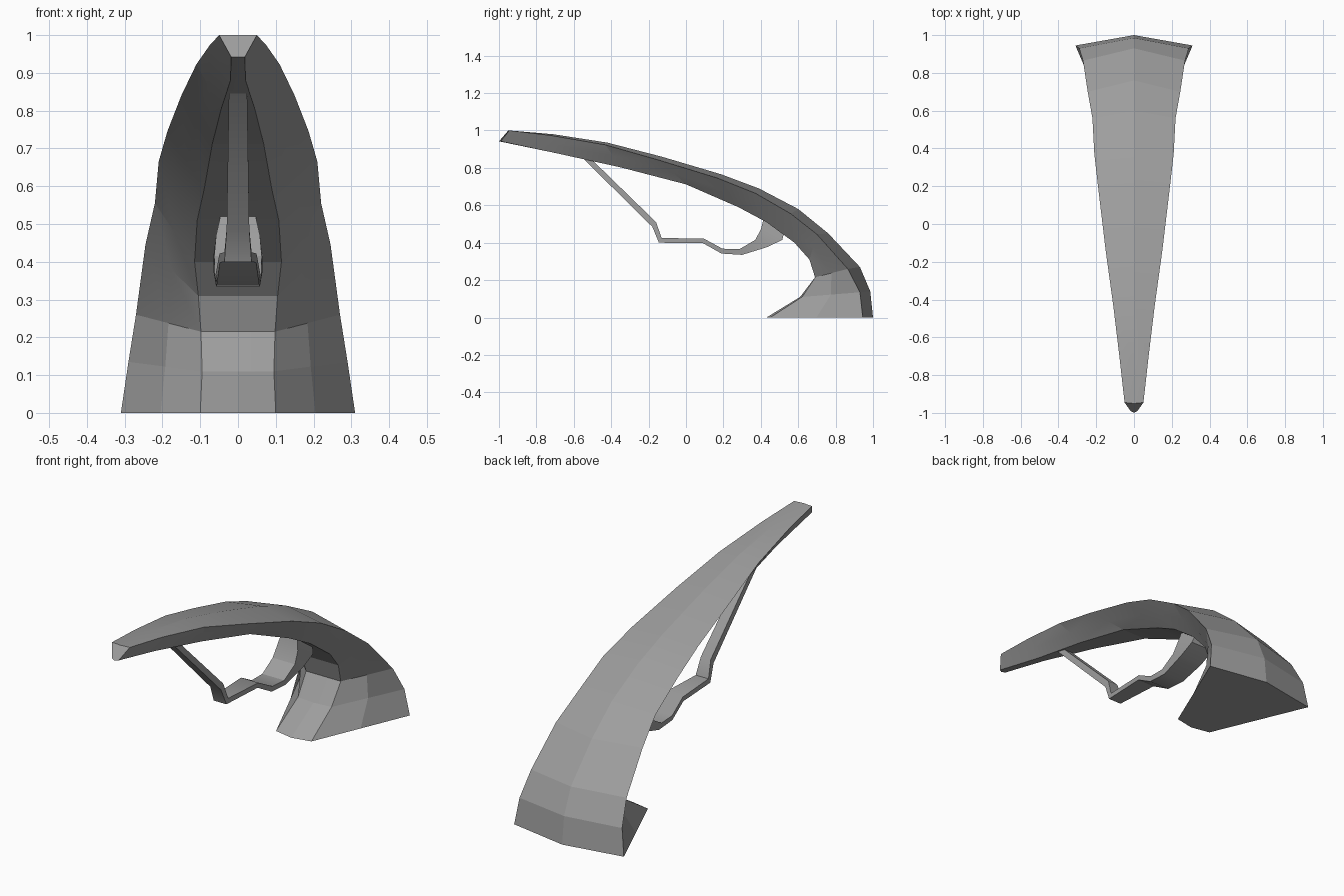
import bpy, bmesh

if "Cube" in bpy.data.objects:
    bpy.data.objects.remove(bpy.data.objects["Cube"])

grey = bpy.data.materials.new("dark_grey")
grey.diffuse_color = (0.34, 0.34, 0.34, 1)
grey.use_nodes = True
grey.node_tree.nodes["Principled BSDF"].inputs["Base Color"].default_value = grey.diffuse_color


def loft(name, rings, angle):
    """Skin a list of equal-length closed rings and cap both ends."""
    bm = bmesh.new()
    loops = [[bm.verts.new(p) for p in ring] for ring in rings]
    n = len(rings[0])
    for a, b in zip(loops, loops[1:]):
        for i in range(n):
            j = (i + 1) % n
            bm.faces.new((a[i], a[j], b[j], b[i]))
    bm.faces.new(loops[0][::-1])
    bm.faces.new(loops[-1])
    bmesh.ops.recalc_face_normals(bm, faces=bm.faces)
    mesh = bpy.data.meshes.new(name)
    bm.to_mesh(mesh)
    bm.free()
    mesh.materials.append(grey)
    obj = bpy.data.objects.new(name, mesh)
    bpy.context.collection.objects.link(obj)
    bpy.ops.object.select_all(action='DESELECT')
    obj.select_set(True)
    bpy.context.view_layer.objects.active = obj
    bpy.ops.object.shade_smooth_by_angle(angle=angle)
    return obj


def mirror_ring(half, top=(), bottom=()):
    """Right-hand half mirrored in x, with optional centre points."""
    return [*top, *half, *bottom] + [(-x, y, z) for x, y, z in reversed(half)]


# Curved arm: ridge (y, z), outer edge (x, y, z), inner edge (x, y, z)
stations = [
    ((1.00, 0.00), (.310, .945, .000), (.100, .45, .000)),
    ((.985, .140), (.290, .930, .135), (.095, .62, .110)),
    ((.930, .270), (.270, .865, .260), (.098, .69, .215)),
    ((.760, .450), (.245, .700, .445), (.105, .66, .310)),
    ((.600, .580), (.220, .560, .555), (.115, .58, .400)),
    ((.390, .690), (.210, .370, .665), (.108, .43, .510)),
    ((.190, .765), (.187, .170, .745), (.090, .28, .590)),
    ((-.13, .860), (.150, -.14, .840), (.068, .00, .712)),
    ((-.42, .935), (.110, -.43, .923), (.045, -.35, .803)),
    ((-.71, .980), (.075, -.72, .973), (.020, -.70, .880)),
    ((-.95, 1.00), (.050, -.945, 1.0), (.018, -.99, .942)),
]
rings = []
for k, (ridge, edge, inner) in enumerate(stations):
    middle = tuple((a + b) / 2 for a, b in zip(edge, inner))
    bulge = {0: .02, 1: .01, 10: .01}.get(k, 0)      # rounded toe and tip
    keel = (0, inner[1] - bulge, inner[2])
    rings.append(mirror_ring([edge, middle, inner], [(0, *ridge)], [keel]))
loft("curved_arm", rings, 0.15)

# Under-strap: upper (y, z), half width, lower (y, z), half width
strap = [
    ((-.53, .870), .024, (-.56, .860), .024),
    ((-.16, .510), .028, (-.18, .485), .030),
    ((-.13, .425), .036, (-.145, .400), .036),
    ((.095, .422), .049, (.090, .398), .048),
    ((.195, .368), .059, (.190, .342), .056),
    ((.285, .365), .062, (.300, .335), .058),
    ((.370, .415), .063, (.430, .375), .065),
    ((.400, .470), .058, (.515, .415), .065),
    ((.420, .550), .040, (.530, .480), .045),
]
loft("under_strap", [mirror_ring([(wu, *up), (wl, *low)])
                     for up, wu, low, wl in strap], 0.5)
